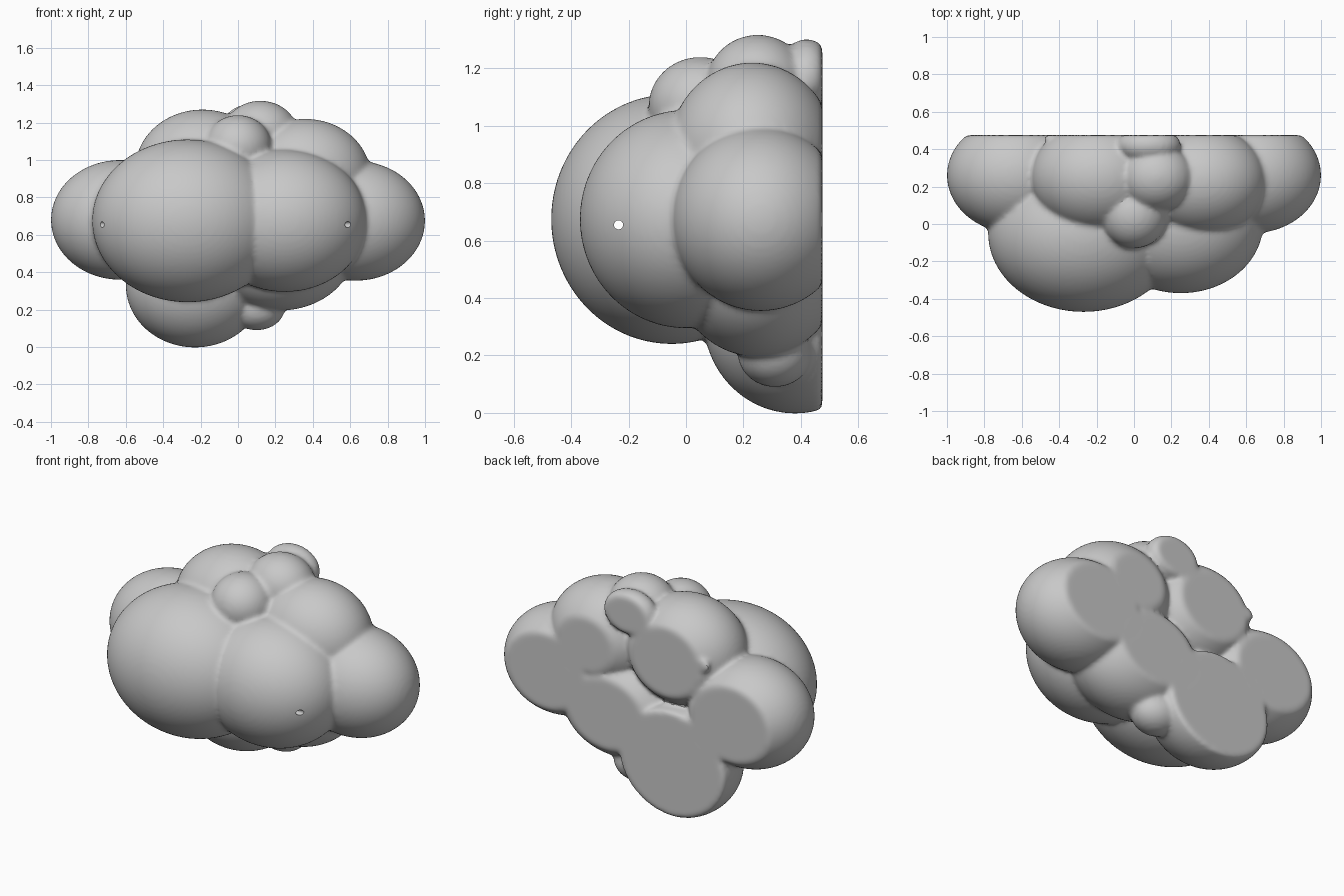
import bpy
import bmesh
import math
from mathutils import Matrix, Vector

default_cube = bpy.data.objects.get("Cube")
if default_cube:
    bpy.data.objects.remove(default_cube, do_unlink=True)

BACK = 0.475   # plane of the flat back

# Each puff of the cloud: centre and radii
PUFFS = {
    "front_right": ((-0.27, -0.05, 0.675), (0.51, 0.42, 0.435)),
    "front_left": ((0.25, 0.0, 0.675), (0.44, 0.37, 0.38)),
    "end_left": ((0.63, 0.26, 0.675), (0.37, 0.31, 0.32)),
    "end_right": ((-0.63, 0.26, 0.68), (0.37, 0.31, 0.32)),
    "upper_right": ((-0.19, 0.25, 0.95), (0.36, 0.3, 0.32)),
    "upper_left": ((0.36, 0.23, 0.91), (0.35, 0.29, 0.31)),
    "crown": ((0.12, 0.25, 1.14), (0.2, 0.18, 0.177)),
    "crown_front": ((0.0, 0.05, 1.07), (0.18, 0.18, 0.17)),
    "crown_back": ((0.08, 0.42, 1.17), (0.17, 0.1, 0.132)),
    "lower_right": ((-0.23, 0.38, 0.33), (0.37, 0.32, 0.332)),
    "lower_left": ((0.22, 0.25, 0.52), (0.4, 0.3, 0.325)),
    "lower_small": ((0.1, 0.31, 0.21), (0.15, 0.13, 0.12)),
    "tiny_back": ((-0.44, 0.46, 0.99), (0.04, 0.03, 0.04)),
}


def apply_modifier(obj, name, kind, **settings):
    mod = obj.modifiers.new(name, kind)
    for key, value in settings.items():
        setattr(mod, key, value)
    bpy.context.view_layer.objects.active = obj
    bpy.ops.object.modifier_apply(modifier=mod.name)


# Puffs as ellipsoids, pressed flat against the back plane
bm = bmesh.new()
for centre, radii in PUFFS.values():
    matrix = Matrix.Translation(centre) @ Matrix.Diagonal(Vector(radii)).to_4x4()
    bmesh.ops.create_uvsphere(bm, u_segments=72, v_segments=48, radius=1, matrix=matrix)
for v in bm.verts:
    v.co.y = min(v.co.y, BACK)
mesh = bpy.data.meshes.new("cloud")
bm.to_mesh(mesh)
bm.free()
cloud = bpy.data.objects.new("cloud", mesh)
bpy.context.collection.objects.link(cloud)
bpy.ops.object.select_all(action="DESELECT")
cloud.select_set(True)

# Fuse into one skin with soft creases
apply_modifier(cloud, "fuse", "REMESH", mode="VOXEL", voxel_size=0.014)
apply_modifier(cloud, "soften", "SMOOTH", factor=0.5, iterations=5)

# Thin hanging hole from side to side
bpy.ops.mesh.primitive_cylinder_add(vertices=16, radius=0.016, depth=2.4,
                                    location=(0, -0.235, 0.655),
                                    rotation=(0, math.pi / 2, 0))
cutter = bpy.context.object
cutter.name = "hole_cutter"
cutter.hide_render = True
apply_modifier(cloud, "hole", "BOOLEAN", operation="DIFFERENCE",
               solver="EXACT", object=cutter)
bpy.data.objects.remove(cutter, do_unlink=True)

# Plain grey finish
grey = bpy.data.materials.new("light_grey")
grey.use_nodes = True
colour = (0.58, 0.58, 0.58, 1)
grey.diffuse_color = colour
grey.node_tree.nodes["Principled BSDF"].inputs["Base Color"].default_value = colour
cloud.data.materials.clear()
cloud.data.materials.append(grey)
for face in cloud.data.polygons:
    face.material_index = 0

bpy.ops.object.select_all(action="DESELECT")
cloud.select_set(True)
bpy.context.view_layer.objects.active = cloud
bpy.ops.object.shade_smooth_by_angle(angle=math.radians(40))
